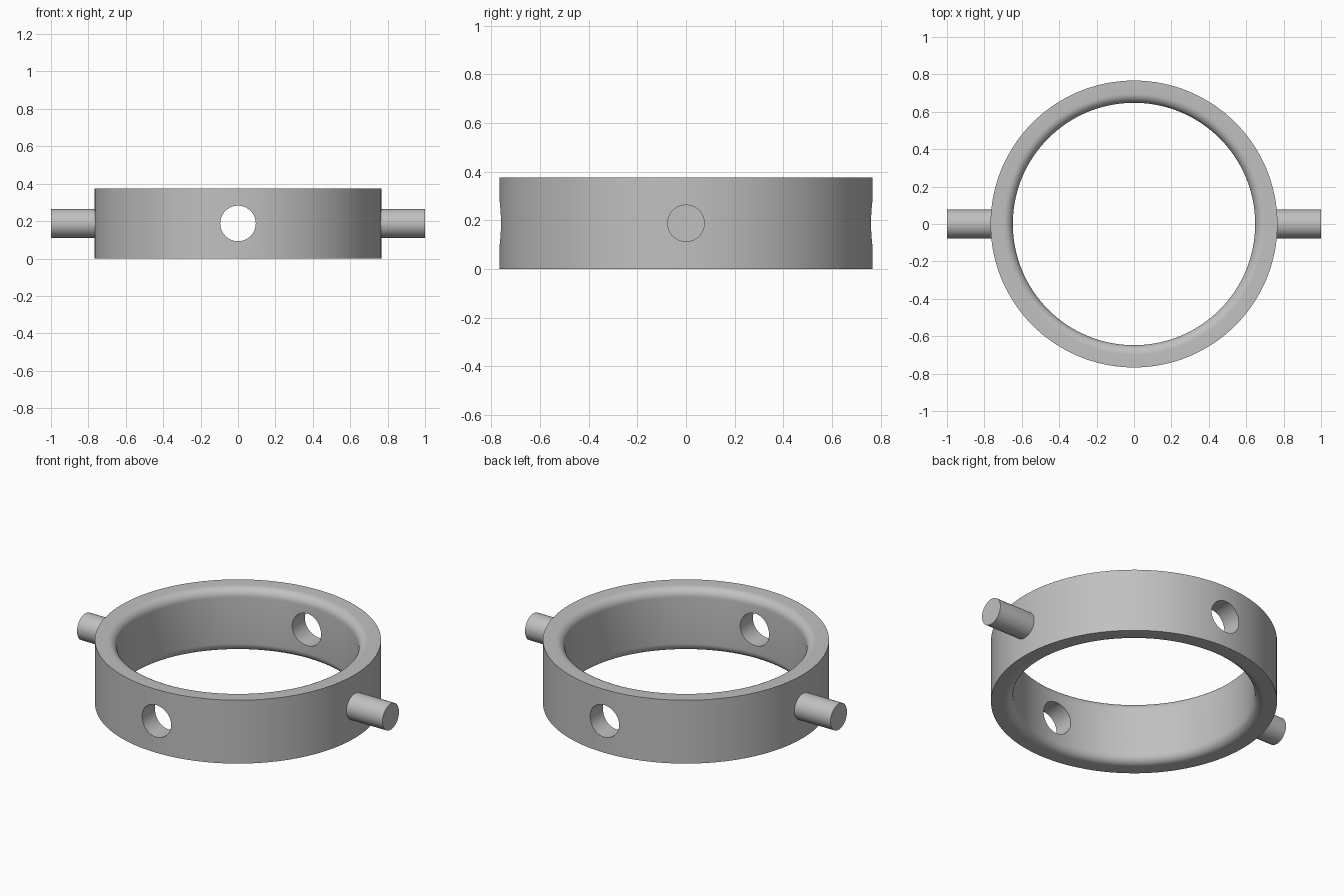
import bpy
import bmesh
from math import cos, sin, pi, radians
from mathutils import Matrix

cube = bpy.data.objects.get("Cube")
if cube:
    bpy.data.objects.remove(cube, do_unlink=True)

OUTER, INNER, HEIGHT, FILLET = 0.767, 0.648, 0.375, 0.05
MID = HEIGHT / 2
SEGMENTS = 128

# Single satin grey material
grey = bpy.data.materials.new("satin_grey")
grey.use_nodes = True
colour = (0.53, 0.53, 0.53, 1)
grey.diffuse_color = colour
grey.node_tree.nodes["Principled BSDF"].inputs["Base Color"].default_value = colour


def make_object(name, bm):
    bmesh.ops.recalc_face_normals(bm, faces=bm.faces)
    mesh = bpy.data.meshes.new(name)
    bm.to_mesh(mesh)
    bm.free()
    mesh.materials.append(grey)
    obj = bpy.data.objects.new(name, mesh)
    bpy.context.collection.objects.link(obj)
    return obj


def cylinder(name, radius, start, end, axis):
    """Capped cylinder along X or Y at mid height."""
    bm = bmesh.new()
    turn = Matrix.Rotation(pi / 2, 4, "Y" if axis == "X" else "X")
    centre = (start + end) / 2
    place = (centre, 0, MID) if axis == "X" else (0, centre, MID)
    bmesh.ops.create_cone(bm, cap_ends=True, segments=64, radius1=radius,
                          radius2=radius, depth=abs(end - start),
                          matrix=Matrix.Translation(place) @ turn)
    return make_object(name, bm)


def smooth(obj):
    bpy.ops.object.select_all(action="DESELECT")
    obj.select_set(True)
    bpy.context.view_layer.objects.active = obj
    bpy.ops.object.shade_smooth_by_angle(angle=radians(30))


# Ring profile: square outside, rounded inner rims
arc = [i / 8 * pi / 2 for i in range(9)]
lower = [(INNER + FILLET * (1 - sin(a)), FILLET * (1 - cos(a))) for a in arc]
upper = [(r, HEIGHT - z) for r, z in reversed(lower)]
profile = [(OUTER, 0)] + lower + upper + [(OUTER, HEIGHT)]

# Lathe the ring
bm = bmesh.new()
loops = []
for s in range(SEGMENTS):
    t = 2 * pi * s / SEGMENTS
    loops.append([bm.verts.new((r * cos(t), r * sin(t), z)) for r, z in profile])
n = len(profile)
for s in range(SEGMENTS):
    a, b = loops[s], loops[(s + 1) % SEGMENTS]
    for k in range(n):
        m = (k + 1) % n
        bm.faces.new((a[k], b[k], b[m], a[m]))
ring = make_object("ring", bm)

# Cross holes through the front and back walls
drill = cylinder("hole_cutter", 0.095, -1, 1, "Y")
drill.hide_render = True
drill.hide_viewport = True
cut = ring.modifiers.new("cross_holes", "BOOLEAN")
cut.operation = "DIFFERENCE"
cut.solver = "EXACT"
cut.object = drill
bpy.context.view_layer.objects.active = ring
bpy.ops.object.modifier_apply(modifier=cut.name)
bpy.data.objects.remove(drill, do_unlink=True)
smooth(ring)

# Pivot pins on both sides
for name, side in (("left_pin", 1), ("right_pin", -1)):
    smooth(cylinder(name, 0.077, side * 0.72, side, "X"))
